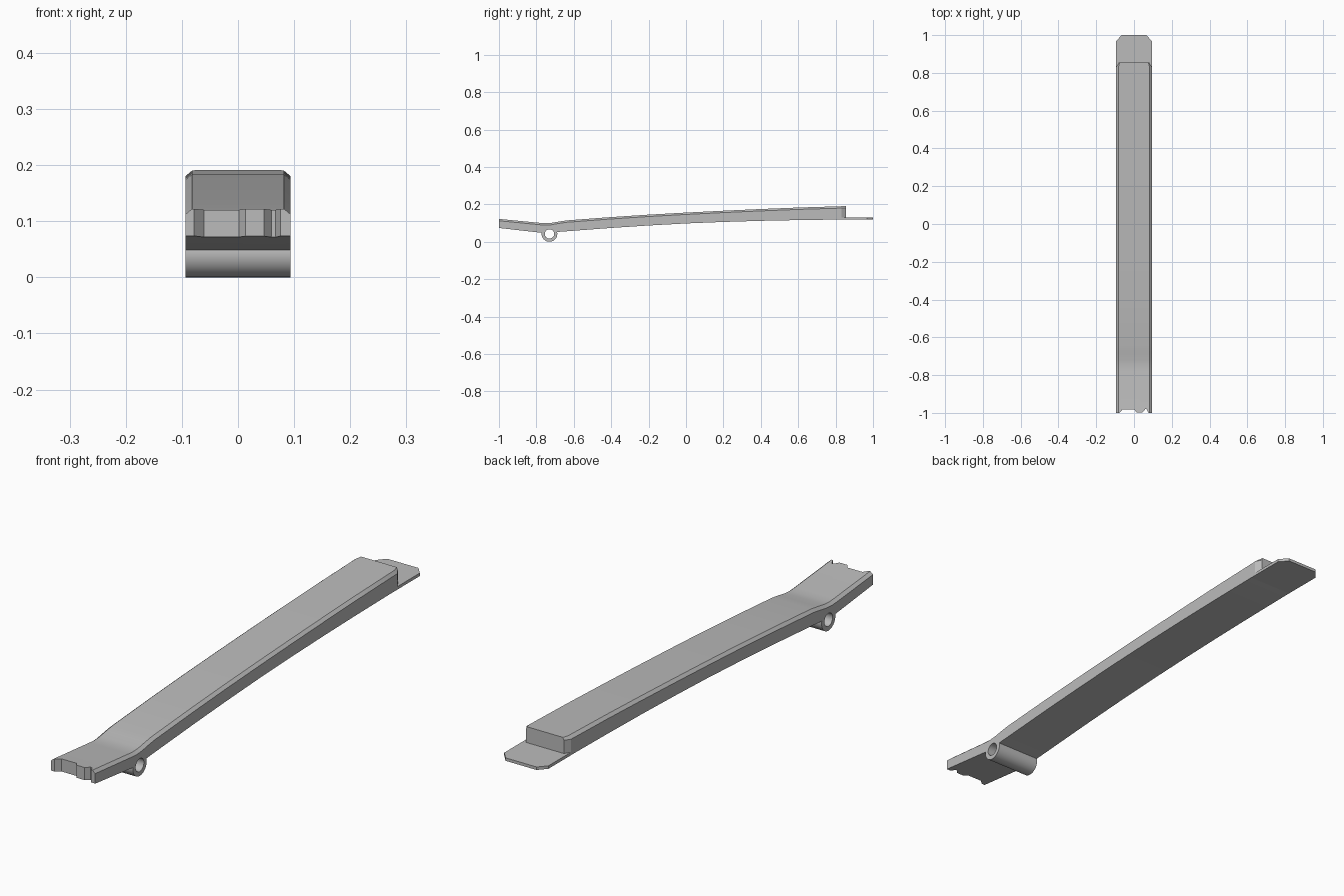
import bpy, bmesh, math
from mathutils import Matrix

cube = bpy.data.objects.get("Cube")
if cube:
    bpy.data.objects.remove(cube, do_unlink=True)

grey = bpy.data.materials.new("plain_grey")
grey.use_nodes = True
colour = (0.5, 0.5, 0.5, 1)
grey.diffuse_color = colour
grey.node_tree.nodes["Principled BSDF"].inputs["Base Color"].default_value = colour

W = 0.094                    # half width
PIN_Y, PIN_Z = -0.73, 0.042  # pivot centre
HOLE, TUBE = 0.025, 0.042    # pivot radii


def make(name, bm):
    bmesh.ops.recalc_face_normals(bm, faces=bm.faces)
    mesh = bpy.data.meshes.new(name)
    bm.to_mesh(mesh)
    bm.free()
    obj = bpy.data.objects.new(name, mesh)
    bpy.context.collection.objects.link(obj)
    mesh.materials.append(grey)
    return obj


def loft(name, rings, closed=False):
    """Skin matching rings; cap the ends unless the rings form a loop."""
    bm = bmesh.new()
    rows = [[bm.verts.new(p) for p in ring] for ring in rings]
    pairs = list(zip(rows, rows[1:]))
    if closed:
        pairs.append((rows[-1], rows[0]))
    for a, b in pairs:
        for i in range(len(a)):
            j = (i + 1) % len(a)
            bm.faces.new((a[i], a[j], b[j], b[i]))
    if not closed:
        bm.faces.new(rows[0])
        bm.faces.new(rows[-1])
    return make(name, bm)


def prism(name, outline, z0, z1):
    return loft(name, [[(x, y, z) for x, y in outline] for z in (z0, z1)])


def cut(obj, cutter):
    cutter.hide_render = True
    mod = obj.modifiers.new("cut", 'BOOLEAN')
    mod.operation = 'DIFFERENCE'
    mod.solver = 'EXACT'
    mod.object = cutter
    bpy.context.view_layer.objects.active = obj
    bpy.ops.object.modifier_apply(modifier=mod.name)
    bpy.data.objects.remove(cutter, do_unlink=True)


def smooth(obj):
    bpy.ops.object.select_all(action='DESELECT')
    obj.select_set(True)
    bpy.context.view_layer.objects.active = obj
    bpy.ops.object.shade_smooth_by_angle(angle=math.radians(28))


# Lever body: stations of y, underside z, top z, half width
stations = [
    (-1.02, 0.076, 0.124, W), (-0.78, 0.049, 0.101, W), (-0.75, 0.047, 0.099, W),
    (-0.72, 0.048, 0.101, W), (-0.68, 0.053, 0.108, W), (-0.64, 0.056, 0.114, W),
    (-0.4, 0.074, 0.132, W), (-0.2, 0.087, 0.145, W), (0, 0.098, 0.156, W),
    (0.2, 0.106, 0.166, W), (0.4, 0.112, 0.175, W), (0.6, 0.116, 0.183, W),
    (0.832, 0.119, 0.190, W), (0.855, 0.124, 0.191, 0.08),
]


def section(y, low, top, w):
    c = 0.012 if w == W else 0.004
    right = [(w, y, low), (w, y, top - 0.01), (w - c, y, top)]
    return right + [(-x, y, z) for x, y, z in reversed(right)]


body = loft("lever_body", [section(*s) for s in stations])

# Notched front end
notches = [(-0.12, -1), (-0.078, -1), (-0.061, -0.982), (0.002, -0.982),
           (0.013, -0.997), (0.046, -0.997), (0.06, -0.98), (0.067, -0.98),
           (0.076, -1), (0.12, -1), (0.12, -1.1), (-0.12, -1.1)]
cut(body, prism("notch_cutter", notches, 0, 0.3))

# Pivot hole through the body
bm = bmesh.new()
bmesh.ops.create_cone(bm, cap_ends=True, segments=32, radius1=HOLE, radius2=HOLE,
                      depth=0.4, matrix=Matrix.Translation((0, PIN_Y, PIN_Z))
                      @ Matrix.Rotation(math.pi / 2, 4, 'Y'))
cut(body, make("hole_cutter", bm))
smooth(body)

# Pivot tube under the body
rings = []
for i in range(32):
    a = math.tau * i / 32
    rings.append([(x, PIN_Y + r * math.cos(a), PIN_Z + r * math.sin(a))
                  for x, r in ((-W, HOLE), (W, HOLE), (W, TUBE), (-W, TUBE))])
smooth(loft("pivot_tube", rings, closed=True))

# Flat tongue at the rear with clipped corners
half = [(W, 0.81), (W, 0.968), (0.066, 1)]
tongue = half + [(-x, y) for x, y in reversed(half)]
prism("rear_tongue", tongue, 0.1185, 0.13)
